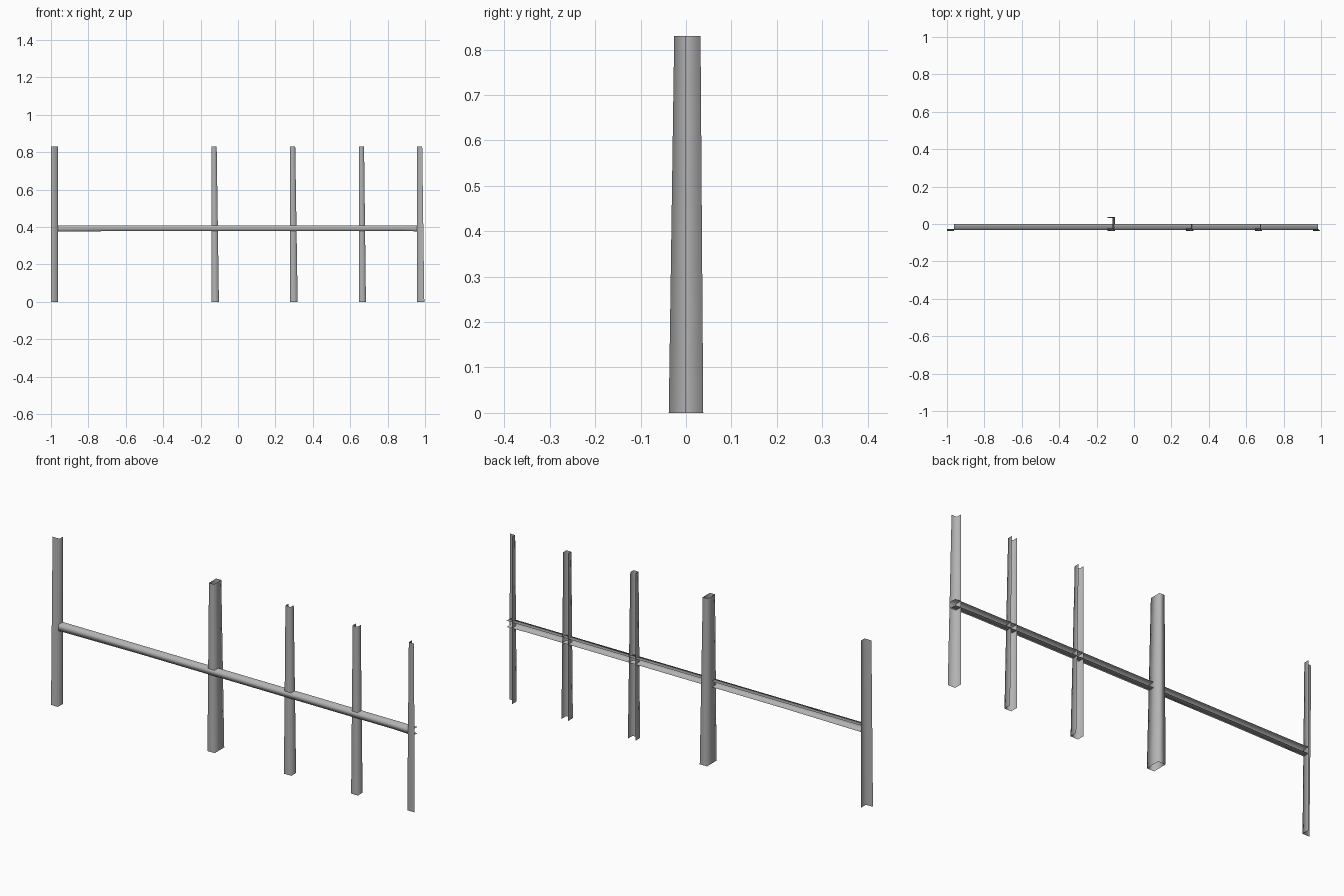
import bpy

cube = bpy.data.objects.get("Cube")
if cube:
    bpy.data.objects.remove(cube, do_unlink=True)

# Single material
grey = bpy.data.materials.new("plain grey")
grey.use_nodes = True
colour = (0.45, 0.45, 0.45, 1)
grey.diffuse_color = colour
grey.node_tree.nodes["Principled BSDF"].inputs["Base Color"].default_value = colour


def loft(name, rings, closed=False):
    """Open-ended thin shell through a list of equal cross-sections."""
    n = len(rings[0])
    verts = [p for ring in rings for p in ring]
    faces = []
    for r in range(len(rings) - 1):
        for i in range(n if closed else n - 1):
            a, b = r * n + i, r * n + (i + 1) % n
            faces.append((a, b, b + n, a + n))
    mesh = bpy.data.meshes.new(name)
    mesh.from_pydata(verts, [], faces)
    mesh.materials.append(grey)
    mesh.shade_smooth()
    obj = bpy.data.objects.new(name, mesh)
    bpy.context.collection.objects.link(obj)
    return obj


HEIGHT = 0.83
LEVELS = (0, 0.25, 0.5, 0.75, 1)


def post(name, x0, bottom_x1, top_x1, section, back=(0, 0), offset=0, closed=False):
    """Tapered post; section holds (across, depth) corners from 0 to 1."""
    rings = []
    for t in LEVELS:
        x1 = bottom_x1 + (top_x1 - bottom_x1) * t
        front = -0.038 + 0.012 * t + offset
        rear = back[0] + (back[1] - back[0]) * t
        rings.append([(x0 + (x1 - x0) * u, front + (rear - front) * v, HEIGHT * t)
                      for u, v in section])
    return loft(name, rings, closed)


# Cross-sections, counter-clockwise seen from above
channel = [(0, 1), (0, 0), (1, 0), (1, 1)]
right_angle = [(0, 0), (1, 0), (1, 1)]
left_angle = [(0, 1), (0, 0), (1, 0)]

# Posts
post("right_end_post", -1.0, -0.962, -0.962, right_angle)
post("box_post", -0.142, -0.102, -0.114, channel, (0.038, 0.032), 0.001, True)
post("inner_channel_post", 0.278, 0.319, 0.306, channel, offset=0.001)
post("outer_channel_post", 0.647, 0.684, 0.674, channel, offset=0.001)
post("left_end_post", 0.956, 0.996, 0.985, left_angle)

# Rail: a channel open at the back, sagging a little at its ends
rail_rings = []
for x, low in ((-0.962, 0.375), (-0.55, 0.379), (0.87, 0.379), (0.985, 0.376)):
    rail_rings.append([(x, 0, 0.407), (x, -0.0318, 0.407),
                       (x, -0.0318, low), (x, 0, low)])
loft("rail", rail_rings)
